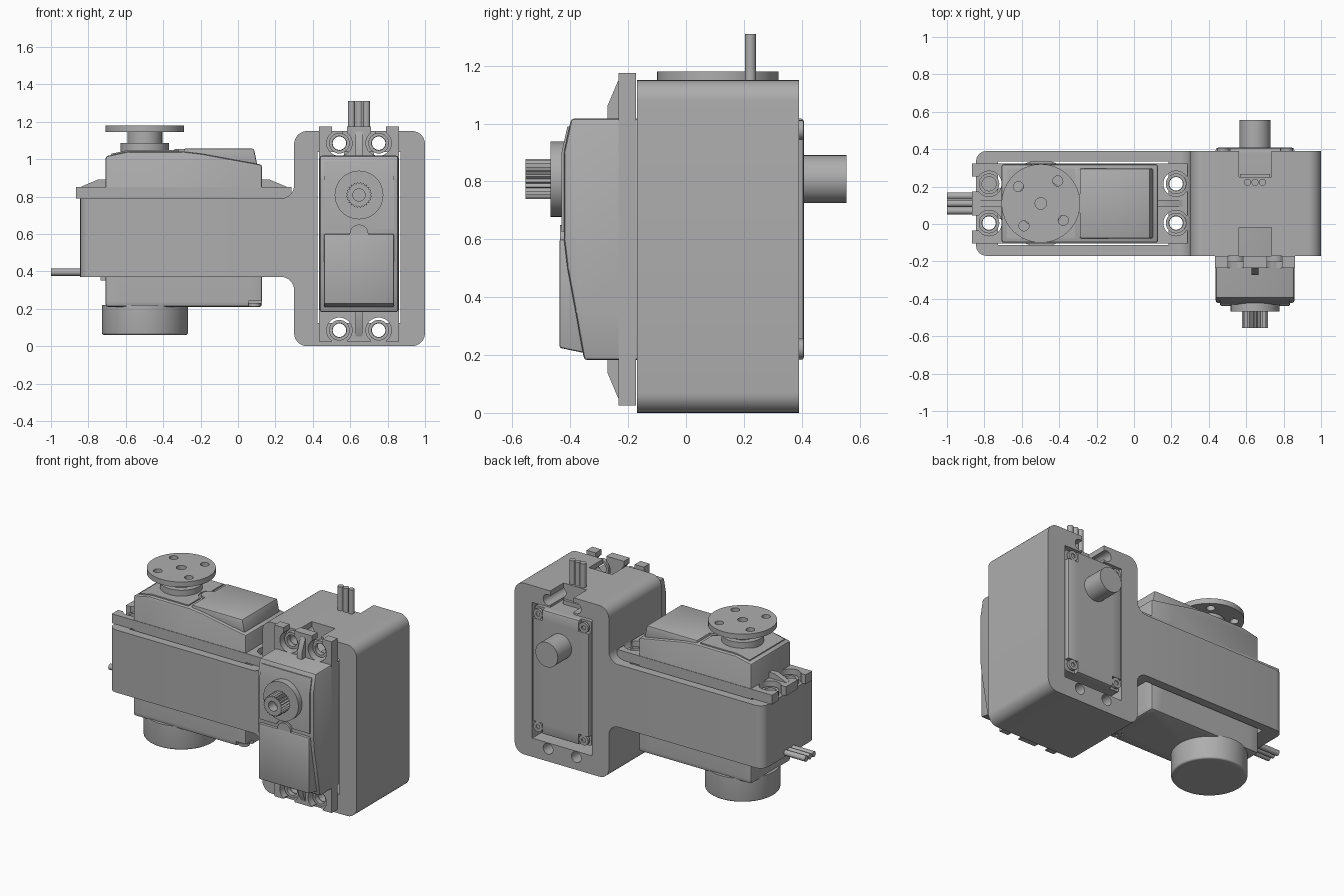
import bpy, bmesh, math
from mathutils import Matrix, Vector

if "Cube" in bpy.data.objects:
    bpy.data.objects.remove(bpy.data.objects["Cube"], do_unlink=True)

GREY = (0.42, 0.42, 0.42, 1)
grey = bpy.data.materials.new("grey_plastic")
grey.use_nodes = True
grey.diffuse_color = GREY
grey.node_tree.nodes["Principled BSDF"].inputs["Base Color"].default_value = GREY

SIDE = Matrix.Rotation(math.pi / 2, 4, "X")   # turns a floor outline into a side profile
WORLD = Matrix.Identity(4)


def solid(name, pts, lo, hi, frame=WORLD, bevel=0, where=None):
    """Extrude a 2D outline from lo to hi; bevel the edges chosen by where."""
    bm = bmesh.new()
    face = bm.faces.new([bm.verts.new((a, b, lo)) for a, b in pts])
    new = bmesh.ops.extrude_face_region(bm, geom=[face])["geom"]
    for v in new:
        if isinstance(v, bmesh.types.BMVert):
            v.co.z = hi
    bmesh.ops.recalc_face_normals(bm, faces=bm.faces)
    if bevel:
        edges = [e for e in bm.edges if where is None or where(e)]
        bmesh.ops.bevel(bm, geom=edges, offset=bevel, segments=4 if where else 2,
                        profile=0.5, affect="EDGES", clamp_overlap=True)
    bm.transform(frame)
    bmesh.ops.recalc_face_normals(bm, faces=bm.faces)
    mesh = bpy.data.meshes.new(name)
    bm.to_mesh(mesh)
    bm.free()
    mesh.materials.append(grey)
    ob = bpy.data.objects.new(name, mesh)
    bpy.context.collection.objects.link(ob)
    return ob


def rect(x0, x1, y0, y1):
    return [(x0, y0), (x1, y0), (x1, y1), (x0, y1)]


def circle(cx, cy, r, n=40):
    return [(cx + r * math.cos(math.tau * i / n), cy + r * math.sin(math.tau * i / n))
            for i in range(n)]


def rounded(corners, steps=8):
    """Round each right-angled corner (x, y, radius)."""
    out = []
    for i, (x, y, r) in enumerate(corners):
        p = Vector((x, y))
        if not r:
            out.append(p)
            continue
        d1 = (Vector(corners[i - 1][:2]) - p).normalized()
        d2 = (Vector(corners[(i + 1) % len(corners)][:2]) - p).normalized()
        for k in range(steps + 1):
            t = math.pi / 2 * k / steps
            out.append(p + r * (d1 + d2 - d2 * math.cos(t) - d1 * math.sin(t)))
    return out


def carve(ob, cutters):
    """Subtract the cutters and remove them."""
    for c in cutters:
        c.hide_render = True
        mod = ob.modifiers.new("cut", "BOOLEAN")
        mod.operation, mod.object, mod.solver = "DIFFERENCE", c, "EXACT"
    graph = bpy.context.evaluated_depsgraph_get()
    mesh = bpy.data.meshes.new_from_object(ob.evaluated_get(graph))
    ob.modifiers.clear()
    ob.data = mesh
    for c in cutters:
        bpy.data.objects.remove(c, do_unlink=True)


# Servo frames: local x runs toward the output end, local z along the output axis
side_frame = Matrix.Translation((-0.29, 0.11, 0.79)) @ Matrix.Rotation(math.pi, 4, "Z")
upright_frame = Matrix(((0, -1, 0, 0.647), (0, 0, -1, -0.172), (1, 0, 0, 0.6), (0, 0, 0, 1)))
HOLES = [(u, v) for u in (0.485, -0.515) for v in (-0.105, 0.105)]

# Bracket: upright block joined to a horizontal arm
R = 0.07
outline = rounded([(0.3, 0, R), (1, 0, R), (1, 1.15, R), (0.3, 1.15, R), (0.3, 0.79, R),
                   (-0.845, 0.79, 0), (-0.845, 0.37, 0), (0.3, 0.37, R)])
bracket = solid("bracket", outline, -0.39, 0.17, SIDE, 0.055,
                lambda e: all(v.co.x < -0.84 for v in e.verts)
                and abs(e.verts[0].co.z - e.verts[1].co.z) < 0.01)
cuts = []
for f in (side_frame, upright_frame):
    cuts.append(solid("slot_cutter", rect(-0.475, 0.437, -0.223, 0.223), -0.9, 0.02, f))
    cuts += [solid("hole_cutter", circle(u, v, 0.036, 24), -0.7, 0.02, f) for u, v in HOLES]
for y0, y1 in ((-0.3, -0.02), (0.25, 0.5)):
    cuts.append(solid("notch_cutter", rect(0.562, 0.735, y0, y1), 0.98, 1.3))
carve(bracket, cuts)


def servo(tag, f):
    # Case with a sloping top
    profile = [(-0.418, -0.58), (0.418, -0.58), (0.418, 0.225), (0.3, 0.25),
               (0.0, 0.25), (-0.1, 0.238), (-0.25, 0.21), (-0.418, 0.18)]
    case = solid(tag + "_case", profile, -0.21, 0.21, f @ SIDE, 0.012)
    corners = [(a, b) for a in (-1, 1) for b in (-1, 1)]
    carve(case, [solid("corner_cutter", rect(*sorted((a * 0.345, a * 0.5)),
                                             *sorted((b * 0.135, b * 0.3))), -0.7, -0.55, f)
                 for a, b in corners])
    for i, (a, b) in enumerate(corners):
        screw = solid(f"{tag}_case_screw_{i + 1}", circle(a * 0.378, b * 0.17, 0.034, 20),
                      -0.56, -0.578, f)
        carve(screw, [solid("drive_cutter", circle(a * 0.378, b * 0.17, 0.016, 6),
                            -0.6, -0.57, f)])

    # Raised cover with a rounded locating tab
    cover = [(0.0, 0.18), (0.0, 0.266), (-0.375, 0.266), (-0.397, 0.16)]
    solid(tag + "_cover", cover, -0.187, 0.187, f @ SIDE, 0.008)
    solid(tag + "_cover_tab", circle(0, 0, 0.05, 28), 0.2, 0.264, f)
    rim = [(0.025, 0.2), (0.39, 0.2), (0.39, 0.238), (0.3, 0.258), (0.025, 0.258)]
    rim_part = solid(tag + "_gear_cover", rim, -0.187, 0.187, f @ SIDE)
    carve(rim_part, [solid("tab_cutter", circle(0, 0, 0.065, 28), 0.1, 0.4, f)])

    # Mounting flange with open screw slots
    flange = solid(tag + "_flange", rect(-0.575, 0.575, -0.213, 0.213), 0, 0.062, f)
    cutters = []
    for u, v in HOLES:
        end = math.copysign(0.7, u)
        cutters.append(solid("ear_cutter", circle(u, v, 0.068, 32), -0.1, 0.2, f))
        cutters.append(solid("ear_slot_cutter", rect(*sorted((u, end)), v - 0.04, v + 0.04),
                             -0.1, 0.2, f))
    carve(flange, cutters)
    for u, v in HOLES:
        n = HOLES.index((u, v)) + 1
        ring = solid(f"{tag}_grommet_{n}", circle(u, v, 0.055, 32), 0, 0.03, f)
        carve(ring, [solid("bore_cutter", circle(u, v, 0.038, 24), -0.1, 0.1, f)])
    for s, end in ((1, "output"), (-1, "far")):
        rib = [(s * 0.4, 0.03), (s * 0.4, 0.1), (s * 0.46, 0.1), (s * 0.548, 0.063),
               (s * 0.548, 0.03)]
        solid(f"{tag}_{end}_rib", rib, -0.018, 0.018, f @ SIDE)

    # Cable and its strain relief
    solid(tag + "_strain_relief", rect(0.4, 0.445, -0.08, 0.08), -0.44, -0.36, f)
    along = f @ Matrix.Rotation(math.pi / 2, 4, "Y")
    for i in (-1, 0, 1):
        solid(f"{tag}_wire_{i + 2}", circle(0.395, i * 0.04, 0.019, 16), 0.41, 0.71, along)

    # Output boss
    solid(tag + "_output_boss", circle(0.208, 0, 0.13, 48), 0.2, 0.297, f)


servo("side_servo", side_frame)
servo("upright_servo", upright_frame)

# Upright servo: splined output shaft and rear pivot
teeth = [(0.208 + r * math.cos(a), r * math.sin(a))
         for i in range(48) for r, a in [(0.07 if i % 2 else 0.06, math.tau * i / 48)]]
spline = solid("splined_shaft", teeth, 0.28, 0.383, upright_frame)
carve(spline, [solid("bore_cutter", circle(0.208, 0, 0.033, 24), 0.32, 0.5, upright_frame)])
solid("upright_rear_pivot", circle(0.208, 0, 0.083, 40), -0.57, -0.727, upright_frame)

# Side servo: horn disc with five holes
solid("horn_hub", circle(0.208, 0, 0.093, 40), 0.28, 0.36, side_frame)
horn = solid("horn_disc", circle(0.208, 0, 0.21, 64), 0.355, 0.39, side_frame)
spots = [(0.208, 0, 0.031)] + [(x, y, 0.027) for x, y in circle(0.208, 0, 0.15, 4)]
turn = (side_frame @ Matrix.Translation((0.208, 0, 0)) @ Matrix.Rotation(math.radians(53), 4, "Z")
        @ Matrix.Translation((-0.208, 0, 0)))
carve(horn, [solid("hole_cutter", circle(x, y, r, 20), 0.3, 0.5, turn) for x, y, r in spots])

# Side servo: rear bearing with a stepped face
bearing = solid("rear_bearing", circle(0.208, 0, 0.23, 64), -0.57, -0.73, side_frame, 0.012,
                lambda e: all(v.co.z < -0.7 for v in e.verts))
carve(bearing, [solid("face_cutter", circle(0.208, 0, 0.19, 48), -0.722, -0.8, side_frame)])
solid("bearing_ring", circle(0.208, 0, 0.11, 40), -0.71, -0.728, side_frame)
solid("bearing_cap", circle(0.208, 0, 0.07, 32), -0.71, -0.73, side_frame)

# Smooth the round surfaces and keep the edges crisp
bpy.ops.object.select_all(action="DESELECT")
for ob in bpy.context.collection.objects:
    if ob.type == "MESH" and ob.data.materials and ob.data.materials[0] == grey:
        ob.select_set(True)
        bpy.context.view_layer.objects.active = ob
bpy.ops.object.shade_smooth_by_angle(angle=math.radians(28))
